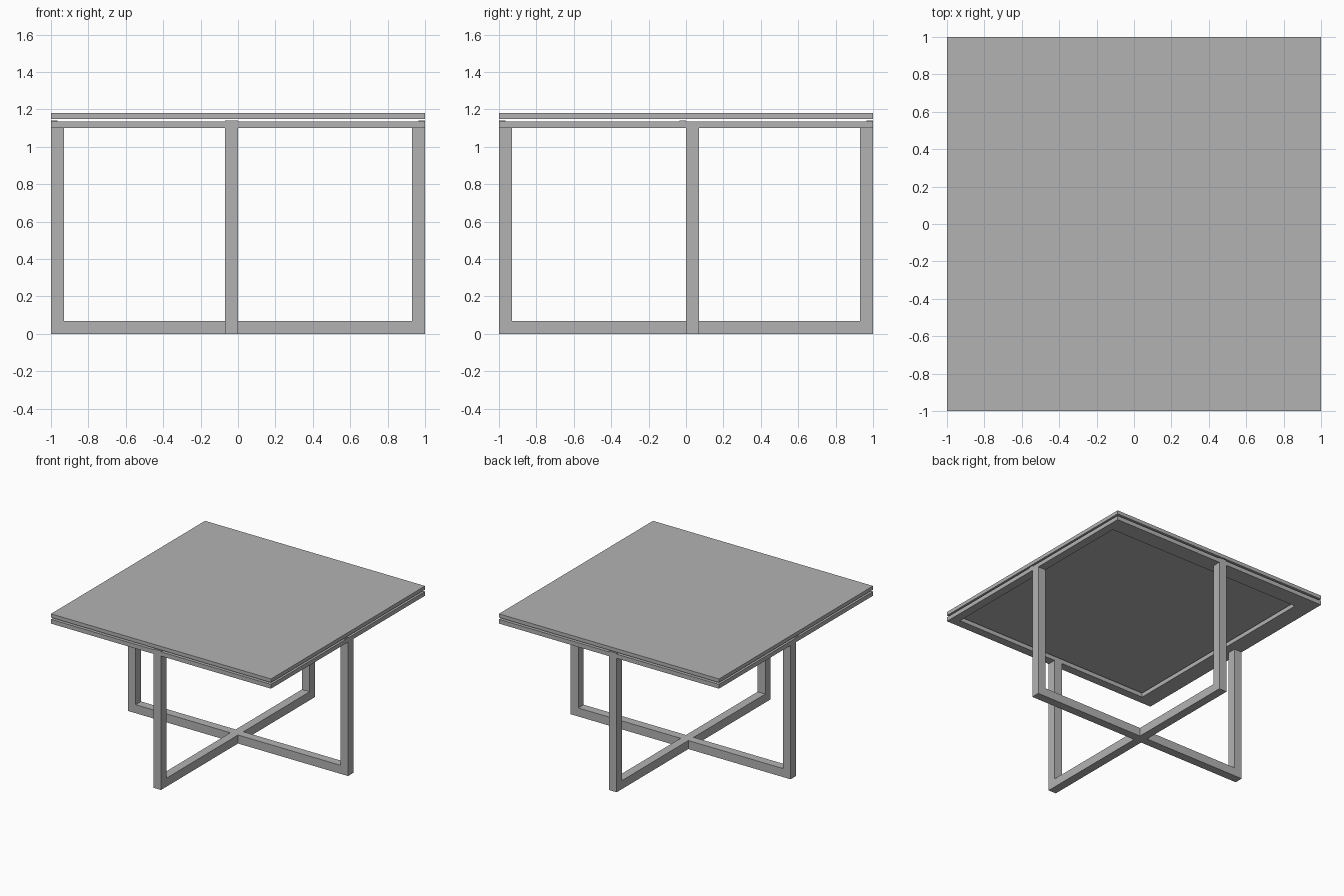
import bpy

cube = bpy.data.objects.get("Cube")
if cube:
    bpy.data.objects.remove(cube, do_unlink=True)

# One plain grey for the whole table
grey = bpy.data.materials.new("plain_grey")
grey.use_nodes = True
colour = (0.45, 0.45, 0.45, 1)
grey.diffuse_color = colour
grey.node_tree.nodes["Principled BSDF"].inputs["Base Color"].default_value = colour


def block(name, x, y, z):
    """Box spanning the given (low, high) ranges."""
    bpy.ops.mesh.primitive_cube_add(size=1, location=[sum(r) / 2 for r in (x, y, z)])
    ob = bpy.context.object
    ob.name = name
    ob.scale = [r[1] - r[0] for r in (x, y, z)]
    bpy.ops.object.transform_apply(location=False, rotation=False, scale=True)
    ob.data.materials.append(grey)
    return ob


BAR = 0.07
RIM = (1.10, 1.135)
FULL = (-1, 1)
ENDS = {"minus": (-1, BAR - 1), "plus": (1 - BAR, 1)}
X_MID, Y_MID = (-BAR, 0), (0, BAR)

# Table top
block("table_top", FULL, FULL, (1.15, 1.18))

# Open rim under the top, wider at the back and right
block("rim_front", FULL, (-1, -0.93), RIM)
block("rim_back", FULL, (0.86, 1), RIM)
block("rim_left", (0.93, 1), (-0.93, 0.86), RIM)
block("rim_right", (-1, -0.86), (-0.93, 0.86), RIM)

# Crossed floor rails
block("floor_rail_x", FULL, Y_MID, (0, BAR))
block("floor_rail_y_front", X_MID, (-1, 0), (0, BAR))
block("floor_rail_y_back", X_MID, (BAR, 1), (0, BAR))

# Legs at the rail ends
for side, span in ENDS.items():
    block("leg_x_" + side, span, Y_MID, (BAR, 1.10))
    block("leg_y_" + side, X_MID, span, (BAR, 1.10))

# Thin spacers between rim and top
for side, span in {"minus": (-1, -0.965), "plus": (0.965, 1)}.items():
    block("spacer_x_" + side, span, (-0.035, 0), (1.135, 1.142))
    block("spacer_y_" + side, X_MID, span, (1.135, 1.142))
